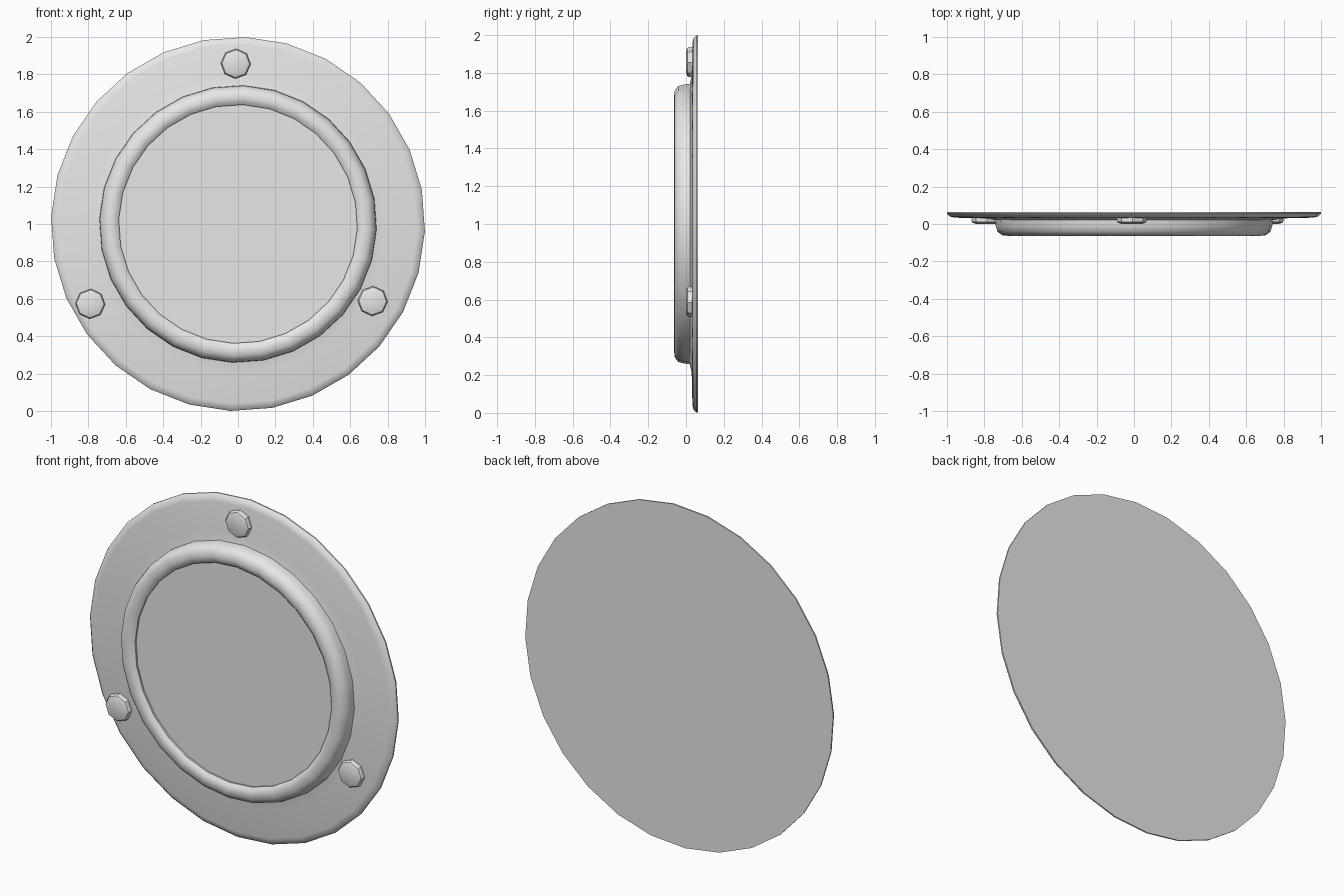
import bpy, bmesh, math

cube = bpy.data.objects.get("Cube")
if cube:
    bpy.data.objects.remove(cube, do_unlink=True)

GREY = (0.8, 0.8, 0.8, 1.0)
metal = bpy.data.materials.new("light_grey")
metal.use_nodes = True
metal.diffuse_color = GREY
metal.node_tree.nodes["Principled BSDF"].inputs["Base Color"].default_value = GREY


def lathe(name, profile, sides, phase, smooth_angle, center=(0, 1)):
    """Turn (radius, y) points about a line along y, closing both ends."""
    bm = bmesh.new()
    rings = []
    for r, y in profile:
        angles = [phase + math.tau * i / sides for i in range(sides)]
        rings.append([bm.verts.new((center[0] + r * math.sin(a), y,
                                    center[1] + r * math.cos(a))) for a in angles])
    for low, high in zip(rings, rings[1:]):
        for i in range(sides):
            j = (i + 1) % sides
            bm.faces.new((low[i], low[j], high[j], high[i]))
    bm.faces.new(rings[0])
    bm.faces.new(rings[-1])
    bmesh.ops.recalc_face_normals(bm, faces=bm.faces[:])
    mesh = bpy.data.meshes.new(name)
    bm.to_mesh(mesh)
    bm.free()
    mesh.materials.append(metal)
    mesh.shade_smooth()
    mesh.set_sharp_from_angle(angle=math.radians(smooth_angle))
    obj = bpy.data.objects.new(name, mesh)
    bpy.context.collection.objects.link(obj)
    return obj


TURN = math.radians(2.3)

# Flat backing plate with a rounded front edge and a low fillet at the ring
lathe("back_plate", [(0.72, 0.018), (0.75, 0.022), (0.79, 0.03), (0.96, 0.034),
                     (0.985, 0.04), (1.0, 0.055), (1.0, 0.063)], 28, TURN, 40)

# Raised rounded rim, closed by the recessed centre disc
lathe("rim_and_disc", [(0.64, -0.03), (0.638, -0.044), (0.655, -0.058),
                       (0.675, -0.063), (0.705, -0.06), (0.73, -0.042),
                       (0.74, -0.01), (0.742, 0.03)], 28, TURN, 50)

# Three eight-sided bolt heads
bolts = {"top_bolt": (-0.012, 1.857), "right_bolt": (-0.79, 0.573),
         "left_bolt": (0.72, 0.588)}
for name, spot in bolts.items():
    lathe(name, [(0.055, 0.0), (0.074, 0.007), (0.08, 0.016), (0.08, 0.036)],
          8, TURN, 25, spot)
